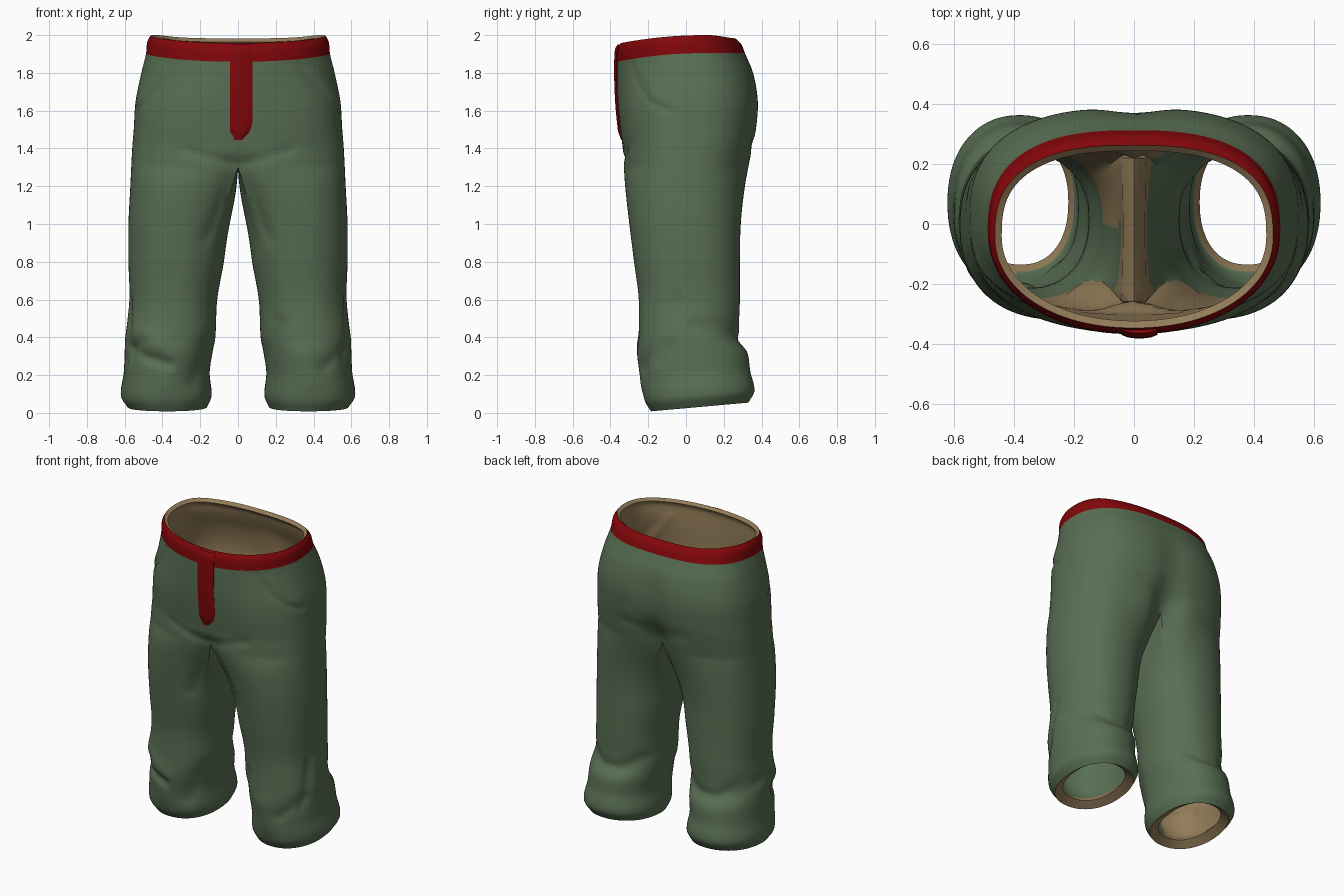
import bpy, bmesh, math

if "Cube" in bpy.data.objects:
    bpy.data.objects.remove(bpy.data.objects["Cube"])

def material(name, rgb):
    m = bpy.data.materials.new(name)
    m.diffuse_color = (*rgb, 1)
    m.use_nodes = True
    m.node_tree.nodes["Principled BSDF"].inputs["Base Color"].default_value = m.diffuse_color
    return m

green = material("green cloth", (0.1, 0.16, 0.088))
red = material("red trim", (0.225, 0.002, 0.003))
tan = material("tan lining", (0.29, 0.2, 0.098))

# Profile: height, inner leg x, outer x, front y, back y
PROFILE = [
    (0.00, .165, .585, -.185, .330), (0.06, .140, .620, -.218, .362),
    (0.20, .150, .605, -.235, .340), (0.32, .135, .600, -.250, .325),
    (0.40, .120, .597, -.250, .285), (0.60, .110, .575, -.250, .285),
    (0.80, .075, .580, -.275, .285), (1.00, .050, .580, -.300, .290),
    (1.20, .020, .570, -.322, .312), (1.40, .000, .560, -.335, .350),
    (1.50, .000, .552, -.347, .370), (1.65, .000, .542, -.360, .380),
    (1.80, .000, .512, -.366, .355), (1.905, .000, .487, -.366, .312),
    (1.97, .000, .480, -.362, .290), (2.00, .000, .463, -.346, .262)]
CROTCH, BAND = 1.30, 1.905

def profile(z):
    """Smooth (cubic) lookup of the profile at height z."""
    n = len(PROFILE)
    i = max(k for k in range(n - 1) if PROFILE[k][0] <= z + 1e-9)
    h = PROFILE[i + 1][0] - PROFILE[i][0]
    t = (z - PROFILE[i][0]) / h
    def slope(k, c):
        a, b = PROFILE[max(k - 1, 0)], PROFILE[min(k + 1, n - 1)]
        return (b[c] - a[c]) / (b[0] - a[0])
    return [PROFILE[i][c] * (2*t**3 - 3*t*t + 1) + PROFILE[i + 1][c] * (3*t*t - 2*t**3)
            + h * (slope(i, c) * (t**3 - 2*t*t + t) + slope(i + 1, c) * (t**3 - t*t))
            for c in range(1, 5)]

def step(a, b, v):
    t = min(max((v - a) / (b - a), 0), 1)
    return t * t * (3 - 2 * t)

def power(v, n):
    return math.copysign(abs(v) ** (2 / n), v)

# Creases: view, side (0 = both), path in that view, depth, width
CREASES = [
    ("front", 0, [(.27, 1.39), (.10, 1.34), (.0, 1.31)], .010, .025),
    ("front", 0, [(.03, 1.24), (.17, .92)], .012, .030),
    ("front", -1, [(.60, .37), (.50, .30), (.37, .26)], .024, .028),
    ("front", -1, [(.55, .43), (.42, .36)], -.012, .050),
    ("front", -1, [(.15, .40), (.24, .16)], .014, .035),
    ("front", 1, [(.14, .22), (.22, .48)], .016, .035),
    ("front", 1, [(.58, .36), (.46, .24)], .014, .030),
    ("front", 0, [(.35, .30), (.38, .16)], -.010, .055),
    ("side", 0, [(-.29, 1.86), (-.25, 1.73), (-.18, 1.64), (-.08, 1.60)], .010, .013),
    ("side", 0, [(-.23, 1.80), (-.19, 1.72), (-.13, 1.66)], -.006, .035),
    ("side", 0, [(-.05, .60), (-.14, .28)], .010, .030),
    ("side", -1, [(-.20, .38), (-.05, .28)], .012, .030),
    ("side", 0, [(.25, .40), (.05, .46)], .010, .035),
    ("back", 0, [(.17, .46), (.30, .38), (.42, .38), (.55, .48)], .014, .035),
    ("back", 0, [(.0, 1.33), (.10, 1.40), (.22, 1.43)], .006, .040)]

def path_distance(u, v, path):
    best = 9
    for (a, b), (c, d) in zip(path, path[1:]):
        t = ((u - a) * (c - a) + (v - b) * (d - b)) / ((c - a)**2 + (d - b)**2)
        t = min(max(t, 0), 1)
        best = min(best, math.hypot(u - a - t * (c - a), v - b - t * (d - b)))
    return best

def wrinkle(x, y, z, side, cx, cy):
    dx = dy = 0
    for view, only, path, depth, width in CREASES:
        if only and only != side:
            continue
        d = path_distance(y if view == "side" else x, z, path)
        push = depth * math.exp(-(d / width) ** 2)
        if view == "front":
            dy += push * step(0, .15, cy - y)
        elif view == "back":
            dy -= push * step(0, .15, y - cy)
        else:
            dx -= push * step(.02, .16, x - cx)
    return x + dx, y + dy

OUT, INN, ARC = 64, 18, math.radians(140)

def ring(r, side):
    """One half-ring above the crotch, or one full leg ring below it."""
    xin, xout, yf, yb = profile(r)
    cx, cy = (xin + xout) / 2, (yf + yb) / 2
    a, b = (xout - xin) / 2, (yb - yf) / 2
    w = min(max((CROTCH - r) / .45, 0), 1)
    w = 1 - (1 - w) ** 2
    fcleft = .12 * (1 - step(1.28, 1.42, r))
    bcleft = (.05 + .20 * (1 - step(1.28, 1.56, r))) * (1 - step(1.65, 1.88, r))
    front_n = 2.1 + .45 * (1 - step(1.5, 1.9, r))
    def torso(p):
        c, s = max(math.cos(p), 0), math.sin(p)
        n = front_n if s < 0 else 2.6
        x = xout * power(c, n) if c > 1e-6 else 0
        return x, cy + b * power(s, n) * (1 - (fcleft if s < 0 else bcleft) * math.exp(-(x / .1)**2))
    def leg(t):
        return cx + a * power(math.cos(t), 2.2), cy + b * power(math.sin(t), 2.2)
    ends = torso(-math.pi / 2)[1], torso(math.pi / 2)[1]
    flat = []
    for j in range(OUT + (INN if r <= CROTCH + 1e-6 else 1)):
        f = j / OUT
        if j <= OUT:
            d, l = torso(math.pi * (f - .5)), leg(ARC * (2 * f - 1))
        else:
            k = (j - OUT) / INN
            d = 0, ends[1] + (ends[0] - ends[1]) * k
            l = leg(ARC + (2 * math.pi - 2 * ARC) * k)
        flat.append((d[0] * (1 - w) + l[0] * w, d[1] * (1 - w) + l[1] * w))
    # Refit depth so the blended outline keeps the side profile
    lo, hi = min(p[1] for p in flat), max(p[1] for p in flat)
    pts = []
    for x, y in flat:
        y = yf + (y - lo) * (yb - yf) / (hi - lo)
        z = r - .045 * step(1.4, 1.9, r) * (max(.1 - y, 0) / .46) ** 2   # waist dips in front
        z -= .018 * step(1.9, 2, r) * step(.12, .28, y)                  # and a little behind
        z += (.007 + .05 * (y + .2) / .56) * (1 - step(0, .35, r))       # hem lifts at back
        x, y = wrinkle(x, y, z, side, cx + (.2 - cx) * (1 - w), cy)
        pts.append((x * side, y, z))
    return pts

# Trousers: both halves welded along the centre seam
rows = [2 - .095 * i / 8 for i in range(9)]
rows += [BAND - .004 - (BAND - .004 - CROTCH) * i / 32 for i in range(32)]
rows += [CROTCH * (1 - i / 68) for i in range(69)]
bm = bmesh.new()
weights = bm.verts.layers.deform.verify()
for side in (1, -1):
    prev = None
    for i, r in enumerate(rows):
        cur = [bm.verts.new(p) for p in ring(r, side)]
        for v in cur:   # thin at the waist, thick at the hem
            v[weights][0] = .6 - .15 * step(1.8, 2, r) + .4 * (1 - step(.0, .2, r))
        if prev:
            closed = len(prev) > OUT + 1
            for j in range(len(cur) if closed else OUT):
                k = (j + 1) % len(cur)
                quad = [prev[j], cur[j], cur[k], prev[k]]
                f = bm.faces.new(quad if side == 1 else quad[::-1])
                f.smooth = True
                c = f.calc_center_median()
                lined = r > (.85 if c.y < -.22 else 1.2) or i >= len(rows) - 2
                lined = lined or (c.x < -.4 and r < .5)
                lined = lined or (-.2 < c.x < 0 and c.y > 0 and r > .85)
                f.material_index = 1 if r >= BAND - .001 else 0 if lined else 2
        prev = cur
bmesh.ops.remove_doubles(bm, verts=bm.verts, dist=1e-5)
mesh = bpy.data.meshes.new("trousers")
bm.to_mesh(mesh)
bm.free()
trousers = bpy.data.objects.new("trousers", mesh)
bpy.context.collection.objects.link(trousers)
trousers.vertex_groups.new(name="thickness")
# Slots 0-2 are outside, slots 3-5 the matching lining
for m in (green, red, green, tan, tan, green):
    mesh.materials.append(m)
solid = trousers.modifiers.new("lining", 'SOLIDIFY')
solid.thickness, solid.offset = .06, -1
solid.vertex_group = "thickness"
solid.material_offset = solid.material_offset_rim = 3

# Fly: raised strip that follows the front
bm = bmesh.new()
prev, steps = None, 26
for i in range(steps + 1):
    z = 1.95 - .505 * i / steps
    left = -.042 + .012 * step(1.5, 1.445, z)
    right = .078 - .045 * (max(1.56 - z, 0) / .115) ** 2
    y = profile(min(z + .045 * step(1.4, 1.9, z), 2))[2] - .014
    cur = [bm.verts.new((left + (right - left) * k / 6,
                         y + .012 * abs(k / 3 - 1) ** 3 + .01 * step(1.5, 1.445, z), z))
           for k in range(7)]
    if prev:
        for k in range(6):
            bm.faces.new((prev[k], cur[k], cur[k + 1], prev[k + 1])).smooth = True
    prev = cur
mesh = bpy.data.meshes.new("fly")
bm.to_mesh(mesh)
bm.free()
fly = bpy.data.objects.new("fly", mesh)
bpy.context.collection.objects.link(fly)
mesh.materials.append(red)
solid = fly.modifiers.new("thickness", 'SOLIDIFY')
solid.thickness, solid.offset = .025, -1

for ob in (trousers, fly):
    bpy.ops.object.select_all(action='DESELECT')
    ob.select_set(True)
    bpy.context.view_layer.objects.active = ob
    bpy.ops.object.modifier_apply(modifier=ob.modifiers[0].name)
    bpy.ops.object.shade_smooth_by_angle(angle=math.radians(50))
